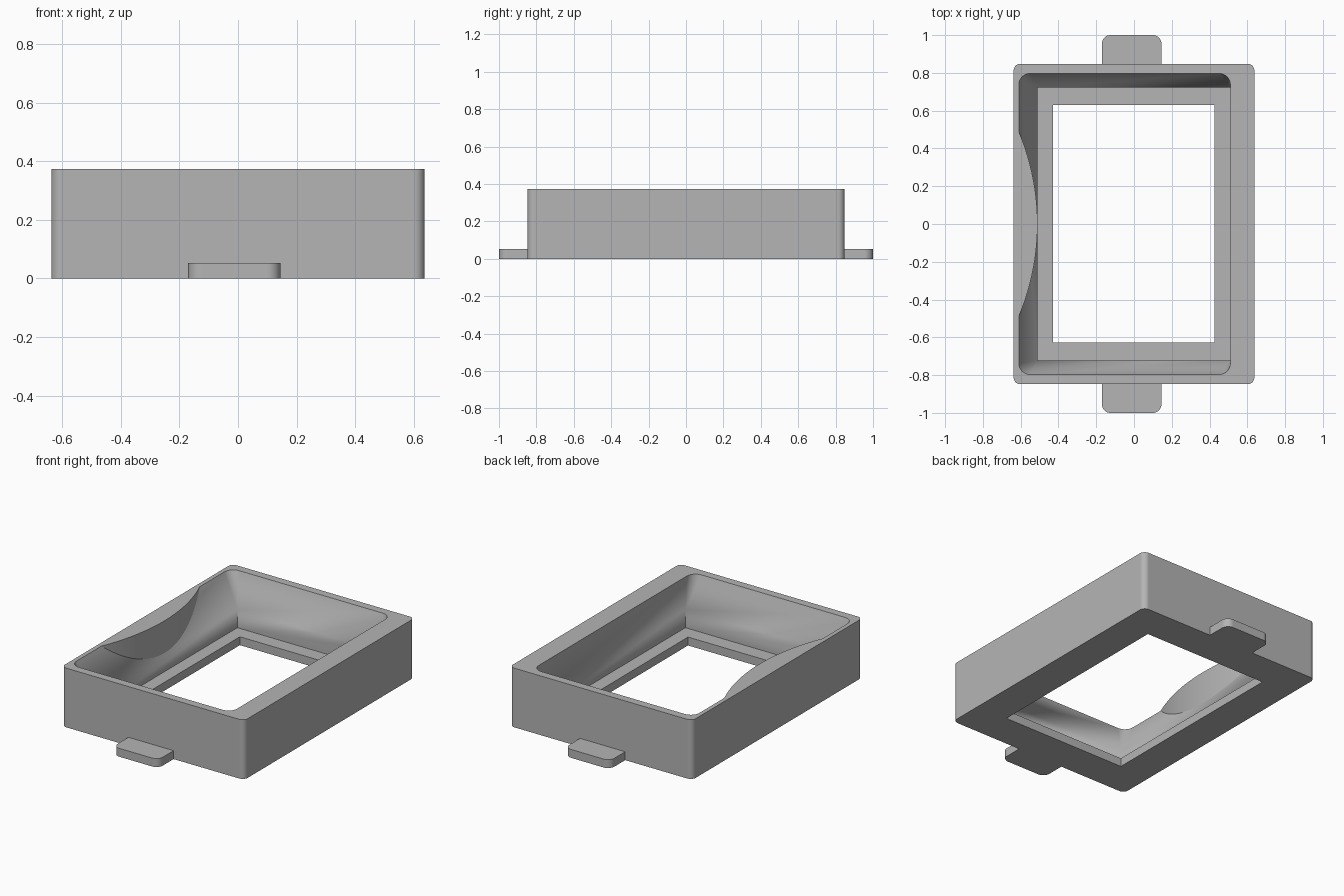
import bpy, bmesh
from math import sin, cos, pi, asin

cube = bpy.data.objects.get("Cube")
if cube:
    bpy.data.objects.remove(cube, do_unlink=True)

# One plain grey for everything
grey = bpy.data.materials.new("plain grey")
grey.use_nodes = True
grey.diffuse_color = (0.46, 0.46, 0.46, 1)
grey.node_tree.nodes["Principled BSDF"].inputs["Base Color"].default_value = (0.46, 0.46, 0.46, 1)

SEG = 8
HEIGHT, LEDGE, SLOPE_START = 0.373, 0.053, 0.168


def rounded_rect(x0, x1, y0, y1, r):
    """Counter-clockwise outline; r = 0 gives coincident corner points."""
    corners = [(x1 - r, y1 - r), (x0 + r, y1 - r), (x0 + r, y0 + r), (x1 - r, y0 + r)]
    return [(cx + r * cos(pi / 2 * (q + i / SEG)), cy + r * sin(pi / 2 * (q + i / SEG)))
            for q, (cx, cy) in enumerate(corners) for i in range(SEG + 1)]


def finish(name, bm):
    bmesh.ops.remove_doubles(bm, verts=bm.verts, dist=0.0001)
    bmesh.ops.recalc_face_normals(bm, faces=bm.faces)
    mesh = bpy.data.meshes.new(name)
    bm.to_mesh(mesh)
    bm.free()
    mesh.materials.append(grey)
    ob = bpy.data.objects.new(name, mesh)
    bpy.context.collection.objects.link(ob)
    bpy.ops.object.select_all(action='DESELECT')
    ob.select_set(True)
    bpy.context.view_layer.objects.active = ob
    bpy.ops.object.shade_smooth_by_angle(angle=pi / 6)
    ob.modifiers.new("flat_walls", 'WEIGHTED_NORMAL').keep_sharp = True
    return ob


def prism(name, outline, z0, z1):
    bm = bmesh.new()
    face = bm.faces.new([bm.verts.new((x, y, z0)) for x, y in outline])
    geom = bmesh.ops.extrude_face_region(bm, geom=[face], use_keep_orig=True)["geom"]
    for v in geom:
        if isinstance(v, bmesh.types.BMVert):
            v.co.z = z1
    return finish(name, bm)


# Frame: closed loft over outer wall, rim, flared cavity, ledge and window
outer = rounded_rect(-0.637, 0.637, -0.848, 0.848, 0.035)
rim = rounded_rect(-0.61, 0.51, -0.797, 0.797, 0.06)
cavity = rounded_rect(-0.51, 0.51, -0.722, 0.722, 0)
window = rounded_rect(-0.428, 0.425, -0.627, 0.63, 0)
levels = [(outer, 0), (outer, HEIGHT), (rim, HEIGHT), (cavity, SLOPE_START),
          (cavity, LEDGE), (window, LEDGE), (window, 0)]
bm = bmesh.new()
rings = [[bm.verts.new((x, y, z)) for x, y in loop] for loop, z in levels]
count = len(outer)
for a, b in zip(rings, rings[1:] + rings[:1]):
    for i in range(count):
        j = (i + 1) % count
        bm.faces.new((a[i], a[j], b[j], b[i]))
finish("frame", bm)

# Bowed thickening of the right wall, a shallow upright cylinder segment
half, rise = 0.49, 0.099
radius = (half ** 2 + rise ** 2) / (2 * rise)
span = asin(half / radius)
steps = 32
arc = [(-0.61 + rise - radius + radius * cos(t), radius * sin(t))
       for t in (span * (2 * i / steps - 1) for i in range(steps + 1))]
prism("bowed_wall", arc, LEDGE, HEIGHT)

# Mounting tabs at both ends, rooted inside the end walls
for name, y0, y1 in (("front_tab", -1, -0.76), ("back_tab", 0.76, 1)):
    prism(name, rounded_rect(-0.17, 0.145, y0, y1, 0.045), 0, LEDGE)
